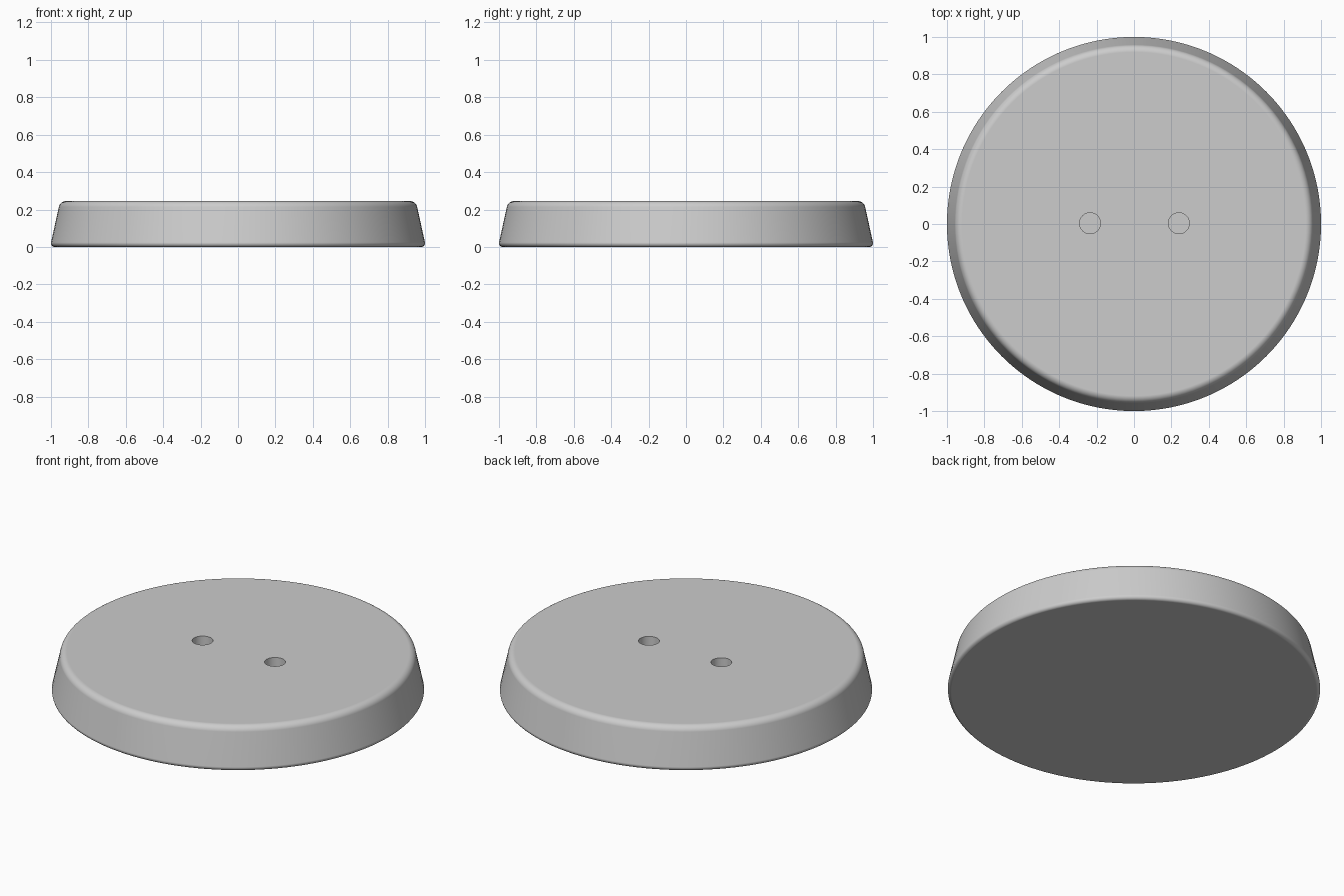
import bpy, bmesh, math
from mathutils import Vector

cube = bpy.data.objects.get("Cube")
if cube:
    bpy.data.objects.remove(cube, do_unlink=True)

HEIGHT = 0.245
SEGMENTS = 128

GREY = (0.604, 0.604, 0.604, 1)
grey = bpy.data.materials.new("light grey")
grey.use_nodes = True
grey.diffuse_color = GREY
grey.node_tree.nodes["Principled BSDF"].inputs["Base Color"].default_value = GREY


def fillet(corner, before, after, radius, steps=8):
    """Points of a round arc that replaces a profile corner."""
    a, b = (before - corner).normalized(), (after - corner).normalized()
    half = a.angle(b) / 2
    centre = corner + (a + b).normalized() * (radius / math.sin(half))
    start = (corner + a * (radius / math.tan(half)) - centre).normalized()
    end = (corner + b * (radius / math.tan(half)) - centre).normalized()
    return [centre + start.slerp(end, i / steps) * radius for i in range(steps + 1)]


def make_object(name, bm):
    mesh = bpy.data.meshes.new(name)
    bmesh.ops.recalc_face_normals(bm, faces=bm.faces)
    bm.to_mesh(mesh)
    bm.free()
    mesh.materials.append(grey)
    obj = bpy.data.objects.new(name, mesh)
    bpy.context.collection.objects.link(obj)
    return obj


# Tapered disc with rounded rims, lathed from a filleted profile
base, low = Vector((0, 0, 0)), Vector((1.005, 0, 0))
high, top = Vector((0.951, 0, HEIGHT)), Vector((0, 0, HEIGHT))
profile = fillet(low, base, high, 0.02) + fillet(high, low, top, 0.04)
bm = bmesh.new()
rings = []
for p in profile:
    angles = [2 * math.pi * i / SEGMENTS for i in range(SEGMENTS)]
    rings.append([bm.verts.new((p.x * math.cos(t), p.x * math.sin(t), p.z)) for t in angles])
for lower, upper in zip(rings, rings[1:]):
    for i in range(SEGMENTS):
        j = (i + 1) % SEGMENTS
        bm.faces.new((lower[i], lower[j], upper[j], upper[i]))
bm.faces.new(rings[0])
bm.faces.new(rings[-1])
disc = make_object("tapered_disc", bm)

# Two blind holes in the top
bpy.context.view_layer.objects.active = disc
disc.select_set(True)
for side, x in (("right", -0.235), ("left", 0.24)):
    bm = bmesh.new()
    bmesh.ops.create_cone(bm, cap_ends=True, segments=48, radius1=0.056, radius2=0.056, depth=0.3)
    bmesh.ops.translate(bm, verts=bm.verts, vec=(x, 0.004, HEIGHT + 0.03))
    cutter = make_object(side + "_hole_cutter", bm)
    cut = disc.modifiers.new(side + "_hole", "BOOLEAN")
    cut.operation = "DIFFERENCE"
    cut.object = cutter
    cut.solver = "EXACT"
    bpy.ops.object.modifier_apply(modifier=cut.name)
    bpy.data.objects.remove(cutter, do_unlink=True)

# Smooth rims, sharp hole edges, flat top and bottom
bpy.ops.object.shade_smooth_by_angle(angle=math.radians(30))
weighted = disc.modifiers.new("flat_caps", "WEIGHTED_NORMAL")
weighted.keep_sharp = True
